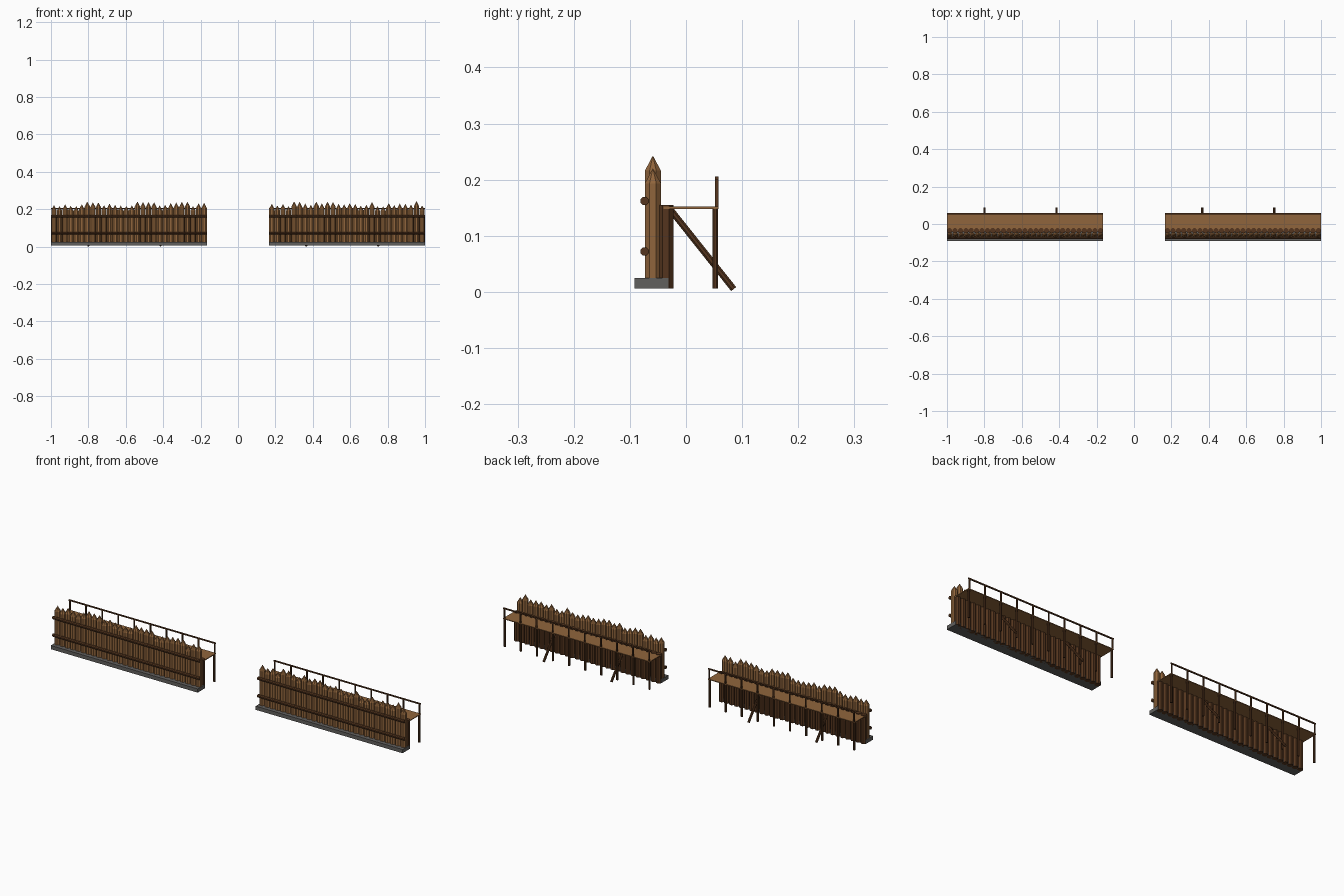
import bpy, bmesh, math, random
from mathutils import Vector, Matrix

cube = bpy.data.objects.get("Cube")
if cube:
    bpy.data.objects.remove(cube, do_unlink=True)
random.seed(4)


def material(name, rgb):
    m = bpy.data.materials.new(name)
    m.use_nodes = True
    m.diffuse_color = (*rgb, 1)
    m.node_tree.nodes["Principled BSDF"].inputs["Base Color"].default_value = (*rgb, 1)
    return m


LIGHT = material("light wood", (0.28, 0.13, 0.045))
DARK = material("dark wood", (0.09, 0.036, 0.013))
STONE = material("grey stone", (0.12, 0.115, 0.11))


def finish(bm, name, mat):
    bmesh.ops.recalc_face_normals(bm, faces=bm.faces)
    mesh = bpy.data.meshes.new(name)
    bm.to_mesh(mesh)
    bm.free()
    mesh.materials.append(mat)
    bpy.context.collection.objects.link(bpy.data.objects.new(name, mesh))


def box(bm, lo, hi):
    lo, hi = Vector(lo), Vector(hi)
    m = Matrix.Translation((lo + hi) / 2) @ Matrix.Diagonal((*(hi - lo), 1))
    bmesh.ops.create_cube(bm, size=1, matrix=m)


def pole(bm, a, b, r, r2=None, sides=8, caps=True):
    a, b = Vector(a), Vector(b)
    d = b - a
    turn = d.to_track_quat('Z', 'Y').to_matrix().to_4x4()
    spin = Matrix.Rotation(math.pi / sides, 4, 'Z')
    bmesh.ops.create_cone(bm, cap_ends=caps, segments=sides, radius1=r,
                          radius2=r if r2 is None else r2, depth=d.length,
                          matrix=Matrix.Translation((a + b) / 2) @ turn @ spin)


def spread(start, end, count):
    return [start + (end - start) * i / (count - 1) for i in range(count)]


LENGTH = 0.835
GROUND = 0.006
DECK = 0.152


def wall_section(x0, side):
    x1 = x0 + LENGTH

    # Stone footing
    bm = bmesh.new()
    box(bm, (x0, -0.092, GROUND), (x1, -0.031, 0.025))
    finish(bm, side + "_footing", STONE)

    # Sharpened front stakes of uneven height
    bm = bmesh.new()
    for x in spread(x0 + 0.016, x1 - 0.016, 28):
        top = random.uniform(0.188, 0.216)
        pole(bm, (x, -0.059, 0.02), (x, -0.059, top), 0.0155, caps=False)
        pole(bm, (x, -0.059, top), (x, -0.059, top + 0.027), 0.0155, 0)
    bmesh.ops.remove_doubles(bm, verts=bm.verts, dist=0.00005)
    finish(bm, side + "_front_stakes", LIGHT)

    # Shorter flat-topped stakes behind
    bm = bmesh.new()
    for x in spread(x0 + 0.0145, x1 - 0.0145, 29):
        pole(bm, (x, -0.036, GROUND), (x, -0.036, 0.155), 0.0145)
    finish(bm, side + "_back_stakes", DARK)

    # Horizontal rails across the front
    bm = bmesh.new()
    for z in (0.072, 0.162):
        pole(bm, (x0, -0.074, z), (x1, -0.074, z), 0.008)
    finish(bm, side + "_front_rails", DARK)

    # Walkway
    bm = bmesh.new()
    box(bm, (x0, -0.04, DECK - 0.004), (x1, 0.058, DECK))
    finish(bm, side + "_walkway", LIGHT)

    # Walkway legs and handrail with posts
    legs, rail = bmesh.new(), bmesh.new()
    for x in spread(x0 + 0.006, x1 - 0.006, 10):
        pole(legs, (x, 0.052, GROUND), (x, 0.052, DECK - 0.004), 0.0055)
        box(rail, (x - 0.003, 0.052, DECK - 0.004), (x + 0.003, 0.058, 0.204))
    box(rail, (x0, 0.052, 0.2), (x1, 0.058, 0.206))
    finish(legs, side + "_walkway_legs", DARK)
    finish(rail, side + "_handrail", DARK)

    # Slanted braces at the back
    bm = bmesh.new()
    for x in (x0 + 0.2, x0 + 0.585):
        pole(bm, (x, -0.028, 0.147), (x, 0.085, 0.005), 0.0062)
    finish(bm, side + "_braces", DARK)


wall_section(-1.0, "right")
wall_section(1.0 - LENGTH, "left")
